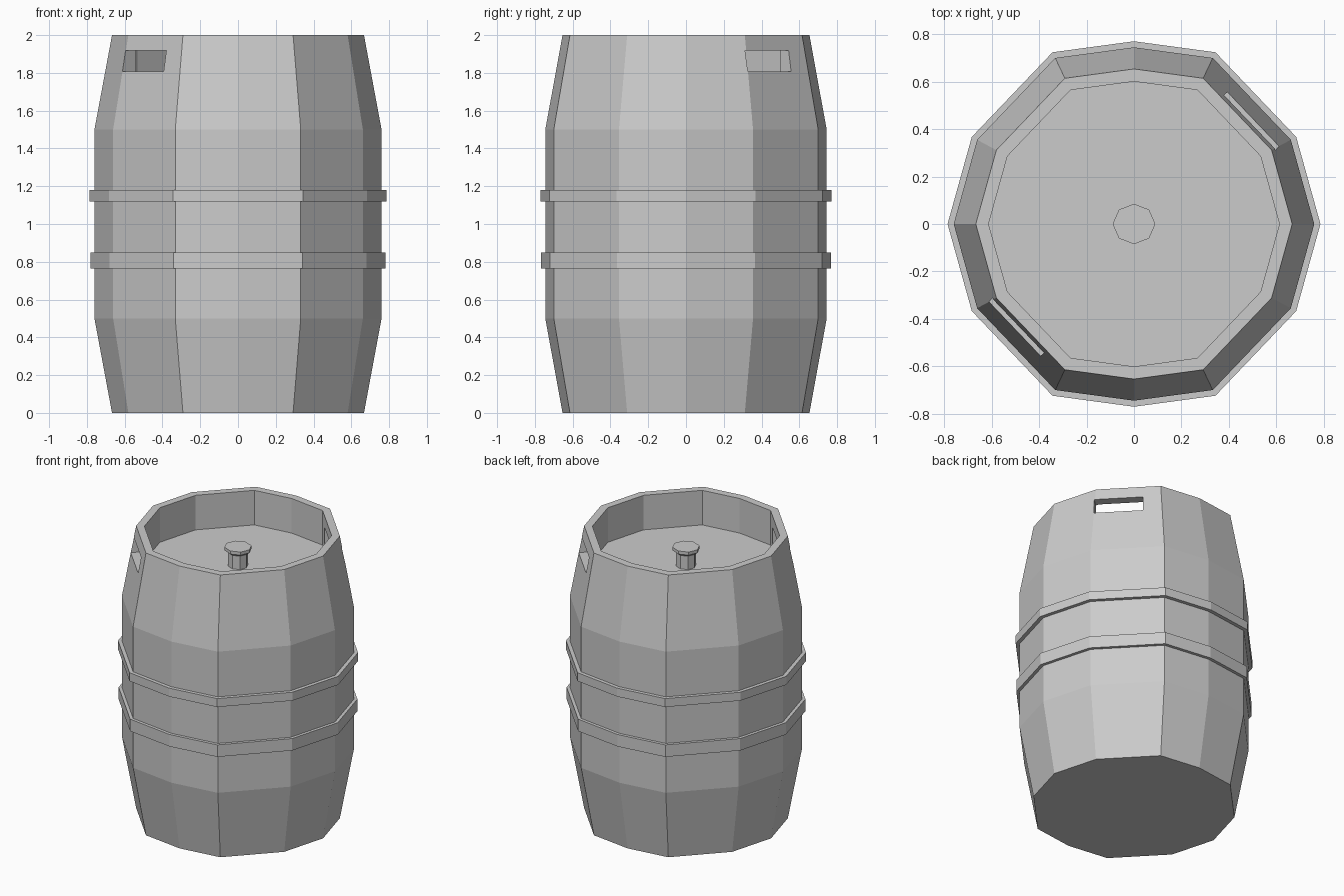
import bpy, bmesh, math
from mathutils import Matrix, Vector

if "Cube" in bpy.data.objects:
    bpy.data.objects.remove(bpy.data.objects["Cube"])

# Slightly irregular 12-sided cross-section, mirrored from one quarter
quarter = [(1, 0), (0.87, 0.467), (0.437, 0.921), (0, 0.98)]
section = (quarter + [(-x, y) for x, y in quarter[-2::-1]]
           + [(-x, -y) for x, y in quarter[1:]]
           + [(x, -y) for x, y in quarter[-2:0:-1]])
octagon = [(math.cos(i * math.pi / 4), 0.95 * math.sin(i * math.pi / 4)) for i in range(8)]


def loft(name, shape, profile, closed=False):
    """Sweep a (radius, z) profile around a polygon; cap ends unless closed."""
    bm = bmesh.new()
    rings = [[bm.verts.new((x * r, y * r, z)) for x, y in shape] for r, z in profile]
    n = len(shape)
    pairs = list(zip(rings, rings[1:]))
    if closed:
        pairs.append((rings[-1], rings[0]))
    else:
        bm.faces.new(rings[0][::-1])
        bm.faces.new(rings[-1])
    for a, b in pairs:
        for i in range(n):
            j = (i + 1) % n
            bm.faces.new((a[i], a[j], b[j], b[i]))
    bmesh.ops.recalc_face_normals(bm, faces=bm.faces)
    mesh = bpy.data.meshes.new(name)
    bm.to_mesh(mesh)
    bm.free()
    ob = bpy.data.objects.new(name, mesh)
    bpy.context.collection.objects.link(ob)
    return ob


# Barrel body with recessed top
body = loft("barrel_body", section, [
    (0.667, 0), (0.76, 0.5), (0.76, 1.5), (0.667, 2), (0.613, 2), (0.613, 1.755)])

# Hand slots cut through two opposite rim facets
bm = bmesh.new()
for s in (1, -1):
    along = Vector((0.22 * s, -0.24 * s, 0)).normalized()
    out = Vector((-along.y, along.x, 0))
    rot = Matrix((along, out, Vector((0, 0, 1)))).transposed().to_4x4()
    bmesh.ops.create_cube(bm, size=1, matrix=Matrix.Translation((0.495 * s, 0.435 * s, 1.863))
                          @ rot @ Matrix.Diagonal((0.316, 0.34, 0.11, 1)))
bmesh.ops.recalc_face_normals(bm, faces=bm.faces)
mesh = bpy.data.meshes.new("slot_cutter")
bm.to_mesh(mesh)
bm.free()
cutter = bpy.data.objects.new("slot_cutter", mesh)
bpy.context.collection.objects.link(cutter)
cutter.hide_render = True
cutter.hide_set(True)
cut = body.modifiers.new("hand_slots", 'BOOLEAN')
cut.operation = 'DIFFERENCE'
cut.solver = 'EXACT'
cut.object = cutter

# Raised hoops
for name, r, lo, hi in (("upper_hoop", 0.786, 1.12, 1.18), ("lower_hoop", 0.782, 0.765, 0.85)):
    loft(name, section, [(0.75, lo), (r, lo), (r, hi), (0.75, hi)], closed=True)

# Tap valve in the middle of the lid
loft("valve", octagon, [(0.066, 1.75), (0.066, 1.85), (0.09, 1.868), (0.09, 1.89)])
